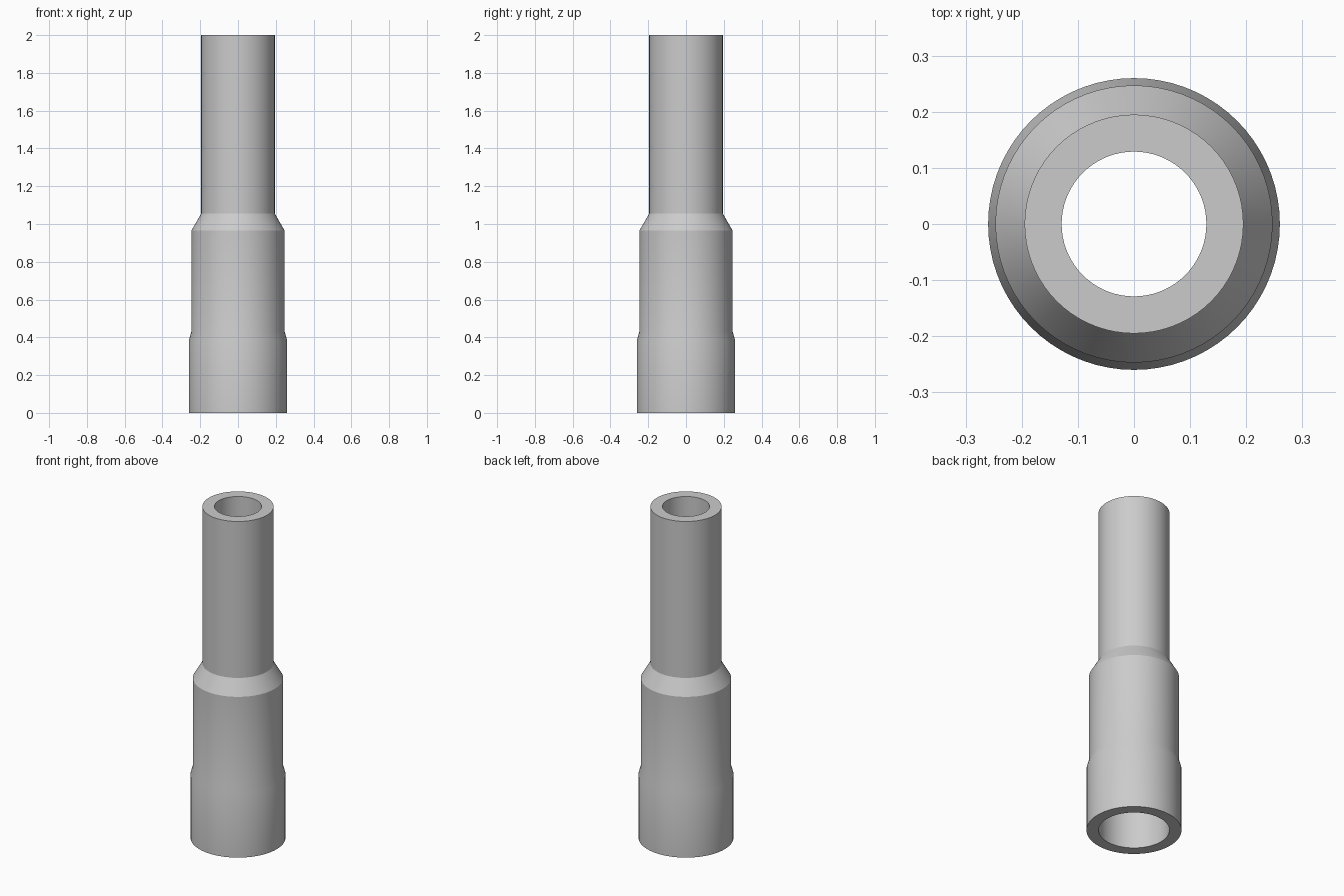
import bpy
import bmesh
import math

cube = bpy.data.objects.get("Cube")
if cube:
    bpy.data.objects.remove(cube, do_unlink=True)

# Single grey plastic
grey = bpy.data.materials.new("grey plastic")
grey.use_nodes = True
colour = (0.6, 0.6, 0.6, 1)
grey.diffuse_color = colour
grey.node_tree.nodes["Principled BSDF"].inputs["Base Color"].default_value = colour

SEGMENTS = 72
WALL = 0.066

# Outer wall from the wide socket up to the narrow spigot (radius, height)
outer = [(0.26, 0), (0.26, 0.385), (0.247, 0.43), (0.247, 0.965),
         (0.195, 1.055), (0.195, 2)]
# The bore follows the outer wall at an even thickness
inner = [(r - WALL, z) for r, z in reversed(outer)]


def revolve(name, profile, material):
    """Spin a closed profile around the z axis."""
    bm = bmesh.new()
    rings = []
    for r, z in profile:
        ring = []
        for i in range(SEGMENTS):
            a = math.tau * i / SEGMENTS
            ring.append(bm.verts.new((r * math.cos(a), r * math.sin(a), z)))
        rings.append(ring)
    for k, low in enumerate(rings):
        high = rings[(k + 1) % len(rings)]
        for i in range(SEGMENTS):
            j = (i + 1) % SEGMENTS
            bm.faces.new((low[i], low[j], high[j], high[i]))
    bmesh.ops.recalc_face_normals(bm, faces=bm.faces)
    mesh = bpy.data.meshes.new(name)
    bm.to_mesh(mesh)
    bm.free()
    mesh.materials.append(material)
    obj = bpy.data.objects.new(name, mesh)
    bpy.context.collection.objects.link(obj)
    return obj


# Stepped hose adapter tube
tube = revolve("adapter_tube", outer + inner, grey)
bpy.ops.object.select_all(action="DESELECT")
tube.select_set(True)
bpy.context.view_layer.objects.active = tube
bpy.ops.object.shade_smooth_by_angle(angle=math.radians(25))
